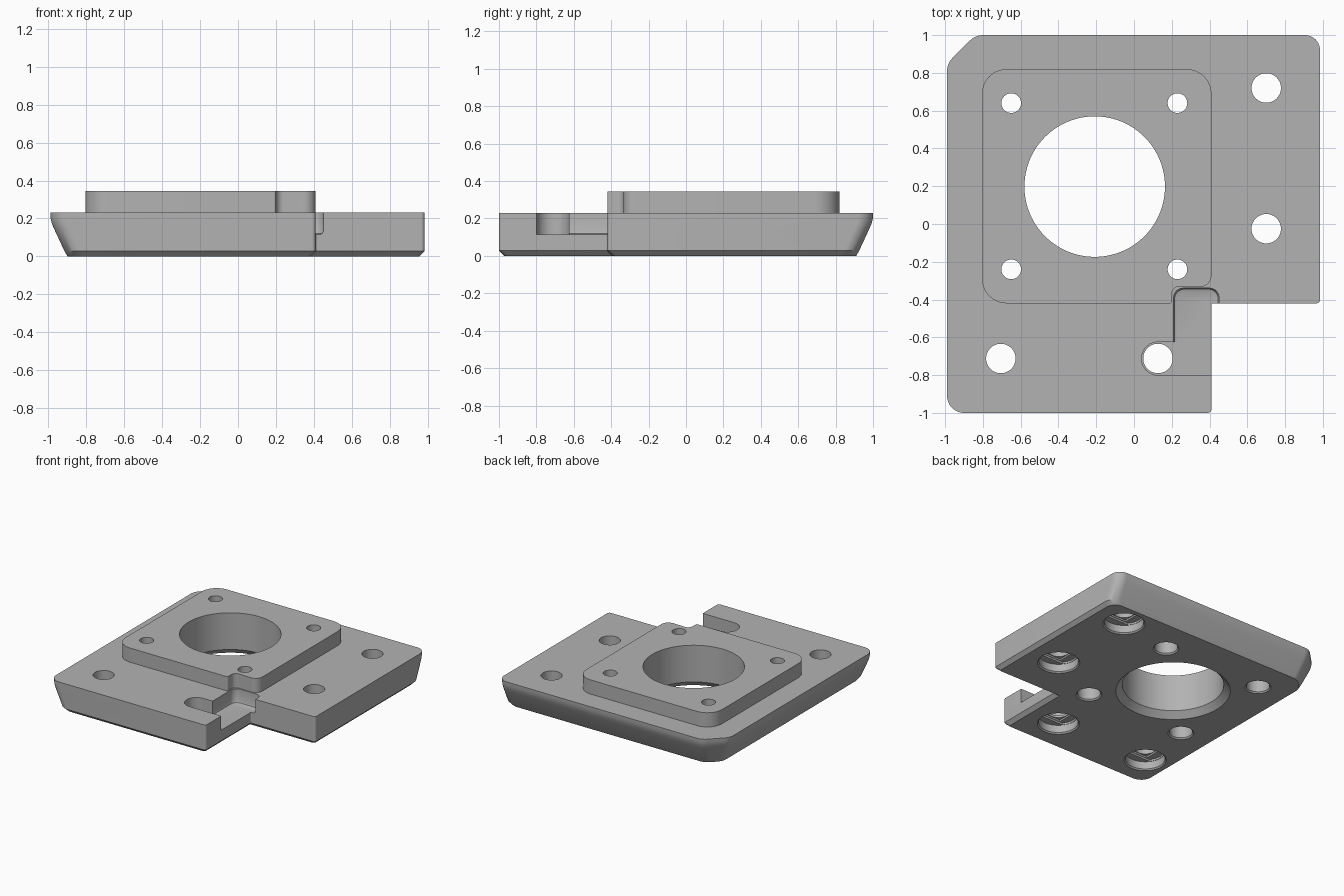
import bpy, bmesh, math
from mathutils import Vector

if "Cube" in bpy.data.objects:
    bpy.data.objects.remove(bpy.data.objects["Cube"], do_unlink=True)

grey = bpy.data.materials.new("plain grey")
grey.use_nodes = True
colour = (0.45, 0.45, 0.45, 1)
grey.diffuse_color = colour
grey.node_tree.nodes["Principled BSDF"].inputs["Base Color"].default_value = colour


def rounded(corners, steps=8):
    """Polygon outline with a radius at each (x, y, radius) corner."""
    out = []
    for i, (x, y, r) in enumerate(corners):
        p = Vector((x, y))
        a = (Vector(corners[i - 1][:2]) - p).normalized()
        b = (Vector(corners[(i + 1) % len(corners)][:2]) - p).normalized()
        half = a.angle(b) / 2
        centre = p + (a + b).normalized() * r / math.sin(half)
        t = r / math.tan(half)
        va, vb = p + a * t - centre, p + b * t - centre
        for k in range(steps + 1):
            out.append(centre + va.lerp(vb, k / steps).normalized() * r)
    return out


def ring(centre, r, flat=None, square=False, n=48):
    """Circle, optionally with two flats or pushed out to a square."""
    out = []
    for k in range(n):
        c, s = math.cos(math.tau * k / n), math.sin(math.tau * k / n)
        m = r / max(abs(c), abs(s)) if square else r
        x, y = m * c, m * s
        if flat:
            y = max(-flat, min(flat, y))
        out.append(Vector((centre[0] + x, centre[1] + y)))
    return out


def loft(name, levels):
    """Closed solid through (outline, z) levels of equal point count."""
    bm = bmesh.new()
    loops = [[bm.verts.new((p.x, p.y, z)) for p in pts] for pts, z in levels]
    n = len(loops[0])
    for lo, hi in zip(loops, loops[1:]):
        for i in range(n):
            j = (i + 1) % n
            bm.faces.new((lo[i], lo[j], hi[j], hi[i]))
    bm.faces.new(loops[0][::-1])
    bm.faces.new(loops[-1])
    bmesh.ops.recalc_face_normals(bm, faces=bm.faces)
    mesh = bpy.data.meshes.new(name)
    bm.to_mesh(mesh)
    bm.free()
    mesh.materials.append(grey)
    ob = bpy.data.objects.new(name, mesh)
    bpy.context.collection.objects.link(ob)
    return ob


def combine(target, tool, operation="DIFFERENCE"):
    tool.hide_render = True
    mod = target.modifiers.new(tool.name, "BOOLEAN")
    mod.operation, mod.solver, mod.object = operation, "EXACT", tool
    bpy.ops.object.select_all(action="DESELECT")
    bpy.context.view_layer.objects.active = target
    target.select_set(True)
    bpy.ops.object.modifier_apply(modifier=mod.name)
    bpy.data.objects.remove(tool, do_unlink=True)


def plate_outline(a, b):
    """L-shaped outline: a insets the sloped left and back, b the rest."""
    k = 0.41 * a
    return rounded([
        (-0.99 + a, -1 + b, 0.09), (0.41 - b, -1 + b, 0.02),
        (0.41 - b, -0.42 + b, 0.01), (0.985 - b, -0.42 + b, 0.02),
        (0.985 - b, 1 - a, 0.08), (-0.84 + k, 1 - a, 0.1),
        (-0.99 + a, 0.85 - k, 0.1)])


# Base plate with undercut left and back walls
plate = loft("mount_plate", [
    (plate_outline(a, b), z) for a, b, z in (
        (0.09, 0.028, 0), (0.074, 0, 0.028), (0.022, 0, 0.14),
        (0.008, 0, 0.172), (0.001, 0, 0.2), (0, 0, 0.23))])

# Raised motor pad with its front corner cut away
pad = rounded([
    (-0.805, -0.42, 0.13), (0.2, -0.42, 0.01), (0.2, -0.33, 0.04),
    (0.41, -0.335, 0.06), (0.41, 0.82, 0.13), (-0.805, 0.82, 0.13)])
combine(plate, loft("motor_pad", [(pad, 0.15), (pad, 0.345)]), "UNION")


# Stepped channel open to the front notch
def channel(i):
    return rounded([
        (0.21 + i, -0.72, 0.01), (0.6, -0.72, 0.01), (0.6, -0.43, 0.005),
        (0.45 - i, -0.43, 0.005), (0.45 - i, -0.34 - i, 0.05),
        (0.21 + i, -0.34 - i, 0.05)])


combine(plate, loft("channel_cutter", [
    (channel(0.018), 0.115), (channel(0.005), 0.121),
    (channel(0), 0.135), (channel(0), 0.5)]))
pocket = rounded([(0.04, -0.8, 0.086), (0.6, -0.8, 0.02),
                  (0.6, -0.625, 0.02), (0.04, -0.625, 0.086)])
combine(plate, loft("pocket_cutter", [(pocket, 0.115), (pocket, 0.5)]))

# Large motor bore with a chamfered underside
bore = (-0.208, 0.198)
combine(plate, loft("bore_cutter", [
    (ring(bore, r, n=96), z) for r, z in
    ((0.43, -0.01), (0.372, 0.048), (0.372, 0.5))]))

# Motor screw holes, counterbored from below
for x in (-0.65, 0.23):
    for y in (-0.24, 0.64):
        combine(plate, loft("motor_hole_cutter", [
            (ring((x, y), r), z) for r, z in
            ((0.105, -0.01), (0.085, 0.01), (0.085, 0.22),
             (0.052, 0.22), (0.052, 0.5))]))

# Frame screw holes: counterbore, two bridging steps, then the shank
for c in ((0.7, 0.72), (0.7, -0.025), (0.127, -0.712), (-0.705, -0.712)):
    wide, flats = ring(c, 0.145), ring(c, 0.142, flat=0.086)
    square, shank = ring(c, 0.082, square=True), ring(c, 0.078)
    combine(plate, loft("frame_hole_cutter", [
        (ring(c, 0.165), -0.01), (wide, 0.01), (wide, 0.07), (flats, 0.07),
        (flats, 0.085), (square, 0.085), (square, 0.098), (shank, 0.098),
        (shank, 0.5)]))

bpy.ops.object.select_all(action="DESELECT")
plate.select_set(True)
bpy.context.view_layer.objects.active = plate
bpy.ops.object.shade_smooth_by_angle(angle=math.radians(30))
